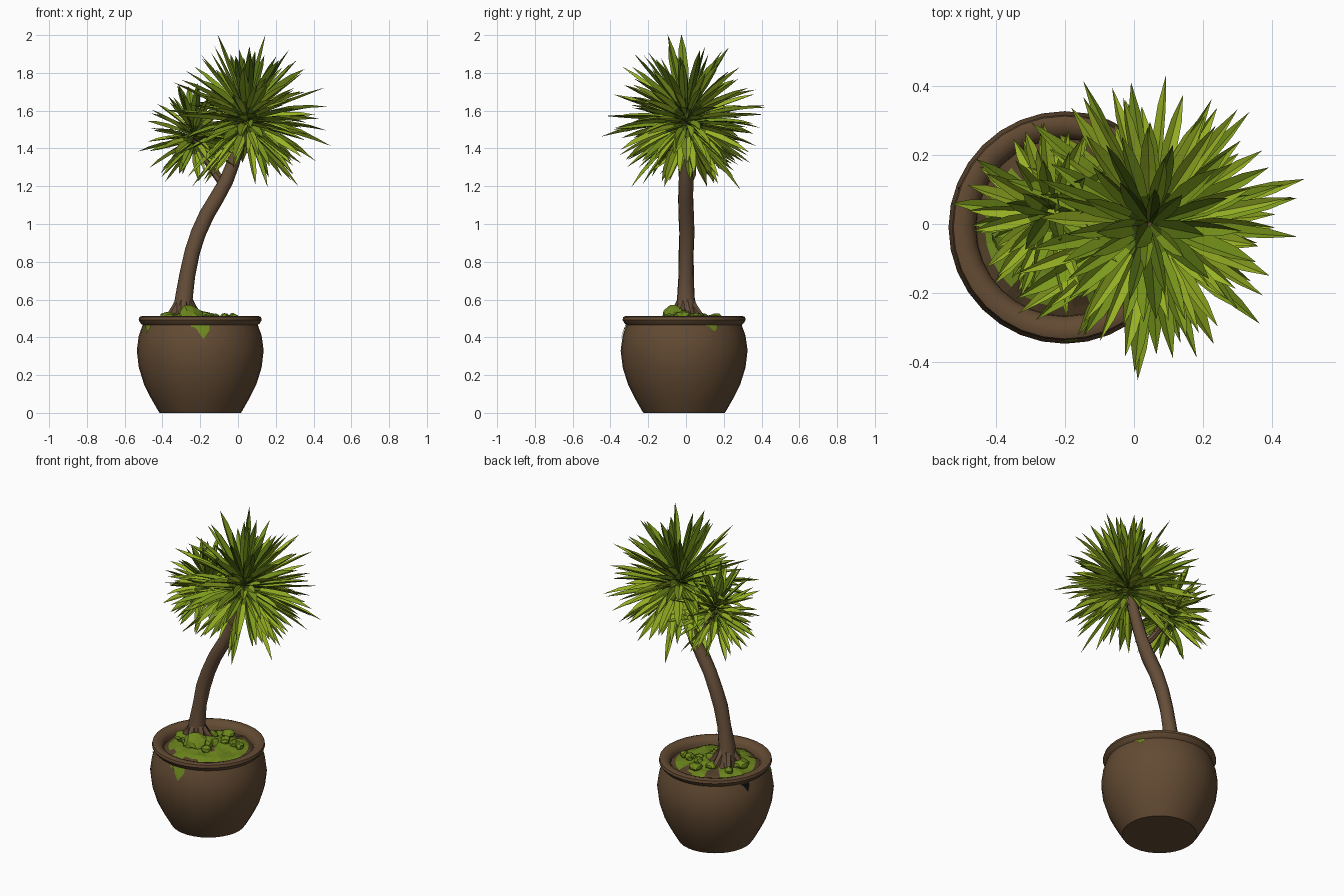
import bpy, bmesh, math, random
from mathutils import Vector, noise

if "Cube" in bpy.data.objects:
    bpy.data.objects.remove(bpy.data.objects["Cube"])

random.seed(7)
POT = Vector((-0.2, -0.01, 0))


def material(name, rgb):
    m = bpy.data.materials.new(name)
    m.diffuse_color = (*rgb, 1)
    m.use_nodes = True
    m.node_tree.nodes["Principled BSDF"].inputs["Base Color"].default_value = m.diffuse_color
    return m


clay = material("brown clay", (0.125, 0.07, 0.033))
bark = material("brown bark", (0.135, 0.078, 0.042))
soil_mat = material("dark soil", (0.085, 0.05, 0.022))
moss_mat = material("moss green", (0.15, 0.24, 0.012))
leaf_dark = material("deep leaf green", (0.085, 0.15, 0.006))
leaf_mid = material("mid leaf green", (0.20, 0.32, 0.012))
leaf_light = material("light leaf green", (0.31, 0.44, 0.018))
black = material("black hole", (0.004, 0.004, 0.003))


def finish(name, bm, mats, smooth=None):
    me = bpy.data.meshes.new(name)
    bm.to_mesh(me)
    bm.free()
    ob = bpy.data.objects.new(name, me)
    bpy.context.collection.objects.link(ob)
    for m in mats:
        me.materials.append(m)
    if smooth:
        bpy.ops.object.select_all(action='DESELECT')
        ob.select_set(True)
        bpy.context.view_layer.objects.active = ob
        bpy.ops.object.shade_smooth_by_angle(angle=math.radians(smooth))
    return ob


def skin(bm, rings, close_ends=False):
    """Join equal closed rings of points with quads."""
    vs = [[bm.verts.new(p) for p in r] for r in rings]
    n = len(vs[0])
    for a, b in zip(vs, vs[1:]):
        for i in range(n):
            j = (i + 1) % n
            bm.faces.new((a[i], a[j], b[j], b[i]))
    if close_ends:
        bm.faces.new(vs[0][::-1])
        bm.faces.new(vs[-1])
    return vs


def circle(r, z, n):
    return [POT + Vector((r * math.cos(math.tau * i / n), r * math.sin(math.tau * i / n), z))
            for i in range(n)]


# Pot: turned profile with a rolled rim and hollow mouth
outer = [(.215, 0), (.225, .015), (.262, .08), (.297, .15), (.325, .24), (.336, .33),
         (.325, .41), (.305, .465)]
rim = [(.316, .475), (.326, .492), (.322, .508), (.305, .514), (.275, .506), (.258, .485), (.252, .42)]
bm = bmesh.new()
vs = skin(bm, [circle(r, z, 32) for r, z in outer + rim])
bm.faces.new(vs[0][::-1])
finish("pot", bm, [clay], 40)


def pot_radius(z):
    for (r0, z0), (r1, z1) in zip(outer, outer[1:]):
        if z <= z1:
            return r0 + (r1 - r0) * (z - z0) / (z1 - z0)
    return outer[-1][0]


# Thin patches hugging the outside of the pot: (degrees, half width, bottom z)
def pot_patch(name, deg, half, low, mat):
    bm = bmesh.new()
    cols = []
    for i in range(7):
        a = math.radians(deg + half * (i / 3 - 1))
        bottom = .465 - (.465 - low) * max(.15, 1 - abs(i - 4) / 3)
        col = []
        for k in range(5):
            z = .465 + (bottom - .465) * k / 4
            r = pot_radius(z) + .006
            col.append(bm.verts.new(POT + Vector((r * math.cos(a), r * math.sin(a), z))))
        cols.append(col)
    for a, b in zip(cols, cols[1:]):
        for k in range(4):
            bm.faces.new((a[k], a[k + 1], b[k + 1], b[k]))
    finish(name, bm, [mat])


pot_patch("front_moss_patch", 270, 9, .39, moss_mat)
pot_patch("left_moss_patch", 207, 6, .42, moss_mat)
pot_patch("right_moss_patch", 28, 6, .43, moss_mat)
pot_patch("pot_hole", 158, 5, .415, black)

# Soil: bumpy disc, mossy where the noise is high
bm = bmesh.new()
rings = []
for k in range(1, 10):
    r = .26 * k / 9
    ring = circle(r, 0, 30)
    for p in ring:
        p.z = .51 - .045 * (k / 9) ** 2 + .018 * noise.noise(p * 14)
    rings.append(ring)
vs = skin(bm, rings[::-1])
bm.faces.new(vs[-1])
for f in bm.faces:
    c = f.calc_center_median()
    f.material_index = int((c - POT).xy.length < .225 and noise.noise(c * 11) > -.22)
finish("soil", bm, [soil_mat, moss_mat])

# Moss cushions and small sprigs on the soil
bm = bmesh.new()
cushions = [(-.25, -.06, .07, .065), (-.2, -.02, .06, .04), (-.36, -.03, .05, .03)]
for i in range(12):
    a, r = random.uniform(0, math.tau), random.uniform(.08, .2)
    cushions.append((POT.x + r * math.cos(a), r * math.sin(a), random.uniform(.02, .04), .022))
for x, y, r, h in cushions:
    new = bmesh.ops.create_icosphere(bm, subdivisions=2, radius=1)['verts']
    for v in new:
        k = 1 + .35 * noise.noise(v.co * 2 + Vector((x, y, 0)) * 20)
        v.co = Vector((x + v.co.x * r * k, y + v.co.y * r * k, .505 + v.co.z * h * k))
finish("moss_cushions", bm, [moss_mat])


# Trunk, branch and roots: swept tubes with a slightly uneven radius
def tube(bm, path, n=9, wobble=.12):
    pts = [Vector(p[:3]) for p in path]
    rings = []
    for i, p in enumerate(pts):
        t = (pts[min(i + 1, len(pts) - 1)] - pts[max(i - 1, 0)]).normalized()
        u = t.cross(Vector((0, 1, .01))).normalized()
        v = t.cross(u)
        ring = []
        for k in range(n):
            a = math.tau * k / n
            d = u * math.cos(a) + v * math.sin(a)
            ring.append(p + d * path[i][3] * (1 + wobble * noise.noise(p * 9 + d * 2)))
        rings.append(ring)
    skin(bm, rings, True)


bm = bmesh.new()
tube(bm, [(-.28, .005, .47, .075), (-.288, .003, .54, .058), (-.285, 0, .61, .047), (-.268, 0, .73, .042),
          (-.242, 0, .85, .041), (-.21, .004, .95, .042), (-.165, 0, 1.05, .041), (-.11, -.002, 1.14, .041),
          (-.06, 0, 1.23, .038), (-.025, 0, 1.32, .034), (.01, 0, 1.43, .032), (.035, 0, 1.54, .026)])
tube(bm, [(-.07, .005, 1.2, .022), (-.115, .03, 1.26, .022), (-.16, .035, 1.33, .02),
          (-.205, .035, 1.4, .02), (-.23, .035, 1.46, .016)], 7)
for deg in (20, 75, 130, 200, 265, 325):
    c, s = math.cos(math.radians(deg)), math.sin(math.radians(deg))
    tube(bm, [(-.285 + c * d, s * d, z, r) for d, z, r in
              ((.015, .62, .02), (.04, .56, .026), (.075, .515, .022), (.115, .487, .012))], 6)
bmesh.ops.recalc_face_normals(bm, faces=bm.faces)
finish("trunk", bm, [bark], 45)


# One leaf: folded, drooping strip that tapers to a point
def leaf(bm, centre, az, el, length, width, droop):
    out = Vector((math.cos(az), math.sin(az), 0))
    d = out * math.cos(el) + Vector((0, 0, math.sin(el)))
    roll = random.uniform(-.5, .5)
    up = out * -math.sin(el) + Vector((0, 0, math.cos(el)))
    flat = Vector((-out.y, out.x, 0))
    side = flat * math.cos(roll) + up * math.sin(roll)
    fold = up * math.cos(roll) - flat * math.sin(roll)
    upright = el > math.radians(48)
    rows = []
    for t, w in ((.04, .35), (.3, .75), (.55, 1), (.8, .7)):
        p = centre + d * length * t - Vector((0, 0, droop * t * t))
        h = side * width * w / 2
        lift = fold * width * w * .18
        rows.append([bm.verts.new(q) for q in (p - h + lift, p - lift, p + h + lift)])
    tip = bm.verts.new(centre + d * length - Vector((0, 0, droop)))
    tone = random.random()
    for i, (a, b) in enumerate(zip(rows, rows[1:] + [None])):
        for k in (0, 1):
            f = bm.faces.new((a[k], tip, a[k + 1]) if b is None else (a[k], b[k], b[k + 1], a[k + 1]))
            # dark near the heart, lighter toward the tips of spreading leaves
            shade = 0 if i == 0 else (1 if upright or tone < .4 else 2)
            if upright and tone < .45:
                shade = 0
            f.material_index = shade
    

def crown(name, centre, count, reach, width):
    bm = bmesh.new()
    centre = Vector(centre)
    for i in range(count):
        # golden-angle spread from hanging to upright
        s = -.72 + 1.7 * (i + .5) / count
        el = math.asin(max(-.99, min(.985, s)))
        az = i * 2.39996 + random.uniform(-.25, .25)
        length = reach * random.uniform(.76, 1.04)
        if s < -.1:
            length *= .86
        droop = reach * random.uniform(.03, .2) * math.cos(el)
        start = centre + Vector((0, 0, .05 * s))
        leaf(bm, start, az, el, length, width * random.uniform(.75, 1.2), droop)
    bmesh.ops.recalc_face_normals
    for f in bm.faces:
        f.normal_update()
        if f.normal.z < 0:
            f.normal_flip()
    finish(name, bm, [leaf_dark, leaf_mid, leaf_light])


crown("main_crown", (.045, 0, 1.535), 165, .455, .05)
crown("side_crown", (-.235, .035, 1.45), 80, .30, .04)
